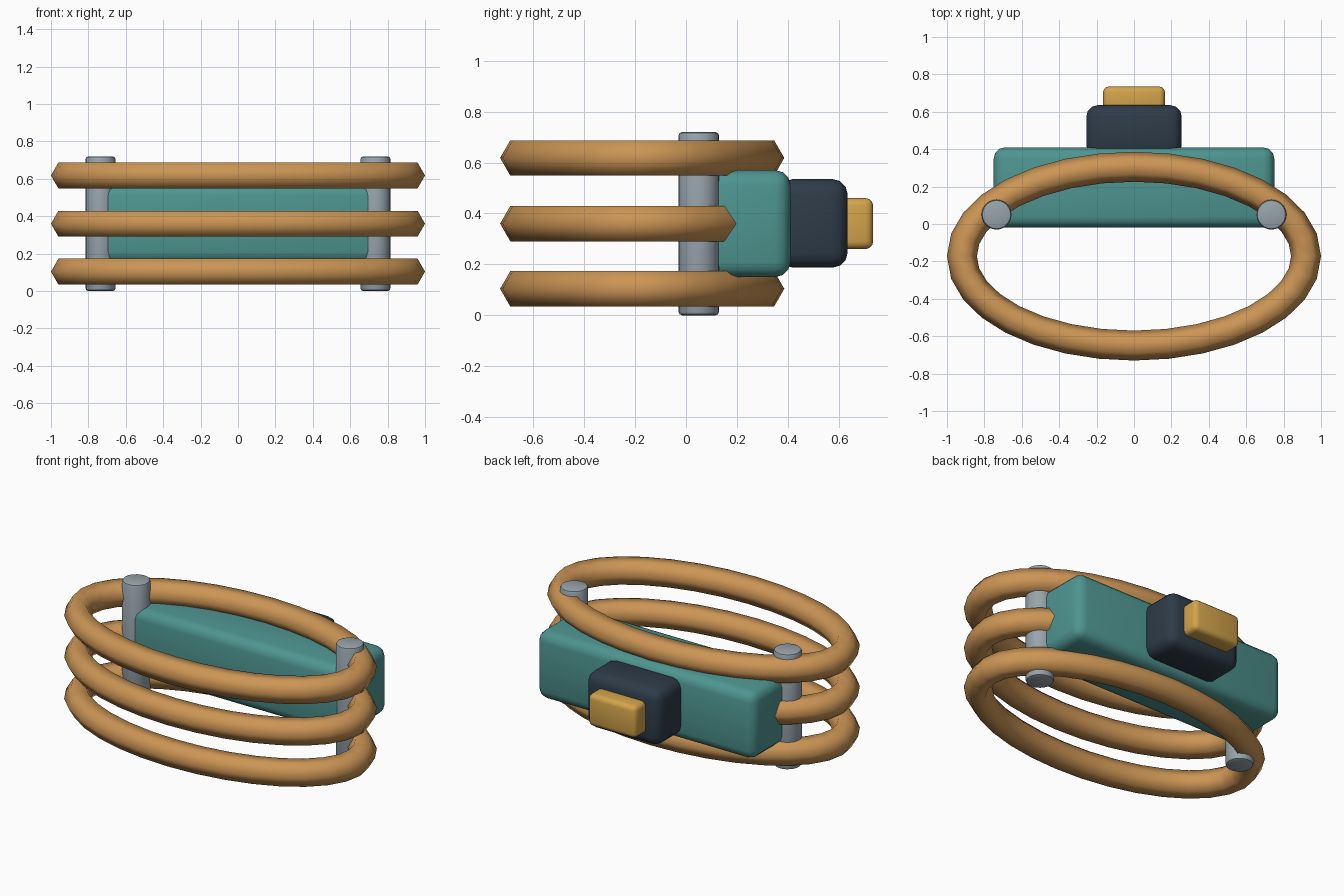
import bpy, bmesh
from math import cos, sin, pi, radians
from mathutils import Vector

cube = bpy.data.objects.get("Cube")
if cube:
    bpy.data.objects.remove(cube, do_unlink=True)


def material(name, rgb):
    m = bpy.data.materials.new(name)
    m.use_nodes = True
    m.diffuse_color = (*rgb, 1)
    m.node_tree.nodes["Principled BSDF"].inputs["Base Color"].default_value = (*rgb, 1)
    return m


TAN = material("tan", (0.60, 0.30, 0.09))
TEAL = material("teal", (0.076, 0.30, 0.28))
STEEL = material("steel grey", (0.31, 0.37, 0.41))
NAVY = material("dark navy", (0.027, 0.044, 0.065))
AMBER = material("amber", (0.65, 0.37, 0.07))


def finish(name, bm, mat, bevel=0, segments=3):
    bmesh.ops.recalc_face_normals(bm, faces=bm.faces)
    mesh = bpy.data.meshes.new(name)
    bm.to_mesh(mesh)
    bm.free()
    mesh.materials.append(mat)
    ob = bpy.data.objects.new(name, mesh)
    bpy.context.collection.objects.link(ob)
    bpy.ops.object.select_all(action="DESELECT")
    ob.select_set(True)
    bpy.context.view_layer.objects.active = ob
    if bevel:
        mod = ob.modifiers.new("Rounded edges", "BEVEL")
        mod.width = bevel
        mod.segments = segments
        mod.limit_method = "ANGLE"
        mod.angle_limit = radians(40)
        bpy.ops.object.modifier_apply(modifier=mod.name)
    bpy.ops.object.shade_smooth_by_angle(angle=radians(62 if mat == TAN else 40))
    return ob


def rounded_box(name, low, high, mat, bevel):
    bm = bmesh.new()
    bmesh.ops.create_cube(bm, size=1)
    low, high = Vector(low), Vector(high)
    bmesh.ops.scale(bm, vec=high - low, verts=bm.verts)
    bmesh.ops.translate(bm, vec=(low + high) / 2, verts=bm.verts)
    return finish(name, bm, mat, bevel)


def post(name, x):
    bm = bmesh.new()
    bmesh.ops.create_cone(bm, cap_ends=True, segments=24, radius1=0.08,
                          radius2=0.08, depth=0.72)
    bmesh.ops.translate(bm, vec=(x, 0.05, 0.36), verts=bm.verts)
    return finish(name, bm, STEEL, 0.015, 2)


def oval_ring(name, z, a=0.92, b=0.478, r=0.08, steps=32, sides=6):
    """Six-sided tube of even thickness swept round an ellipse."""
    bm = bmesh.new()
    loops = []
    for i in range(steps):
        t = 2 * pi * i / steps
        centre = Vector((a * cos(t), b * sin(t) - 0.172, z))
        out = Vector((cos(t) / a, sin(t) / b, 0)).normalized()
        loops.append([bm.verts.new(centre + r * (out * cos(s) + Vector((0, 0, sin(s)))))
                      for s in (2 * pi * k / sides for k in range(sides))])
    for i, loop in enumerate(loops):
        nxt = loops[(i + 1) % steps]
        for k in range(sides):
            j = (k + 1) % sides
            bm.faces.new((loop[k], nxt[k], nxt[j], loop[j]))
    return finish(name, bm, TAN)


# Stacked oval rings
for label, z in (("lower", 0.104), ("middle", 0.36), ("upper", 0.618)):
    oval_ring(label + "_ring", z)

# Upright posts
for label, side in (("left", 1), ("right", -1)):
    post(label + "_post", side * 0.735)

# Body, rear housing and end block
rounded_box("body", (-0.75, -0.02, 0.15), (0.75, 0.41, 0.57), TEAL, 0.06)
rounded_box("rear_housing", (-0.255, 0.36, 0.187), (0.255, 0.635, 0.535), NAVY, 0.06)
rounded_box("end_block", (-0.165, 0.59, 0.26), (0.165, 0.735, 0.46), AMBER, 0.03)
